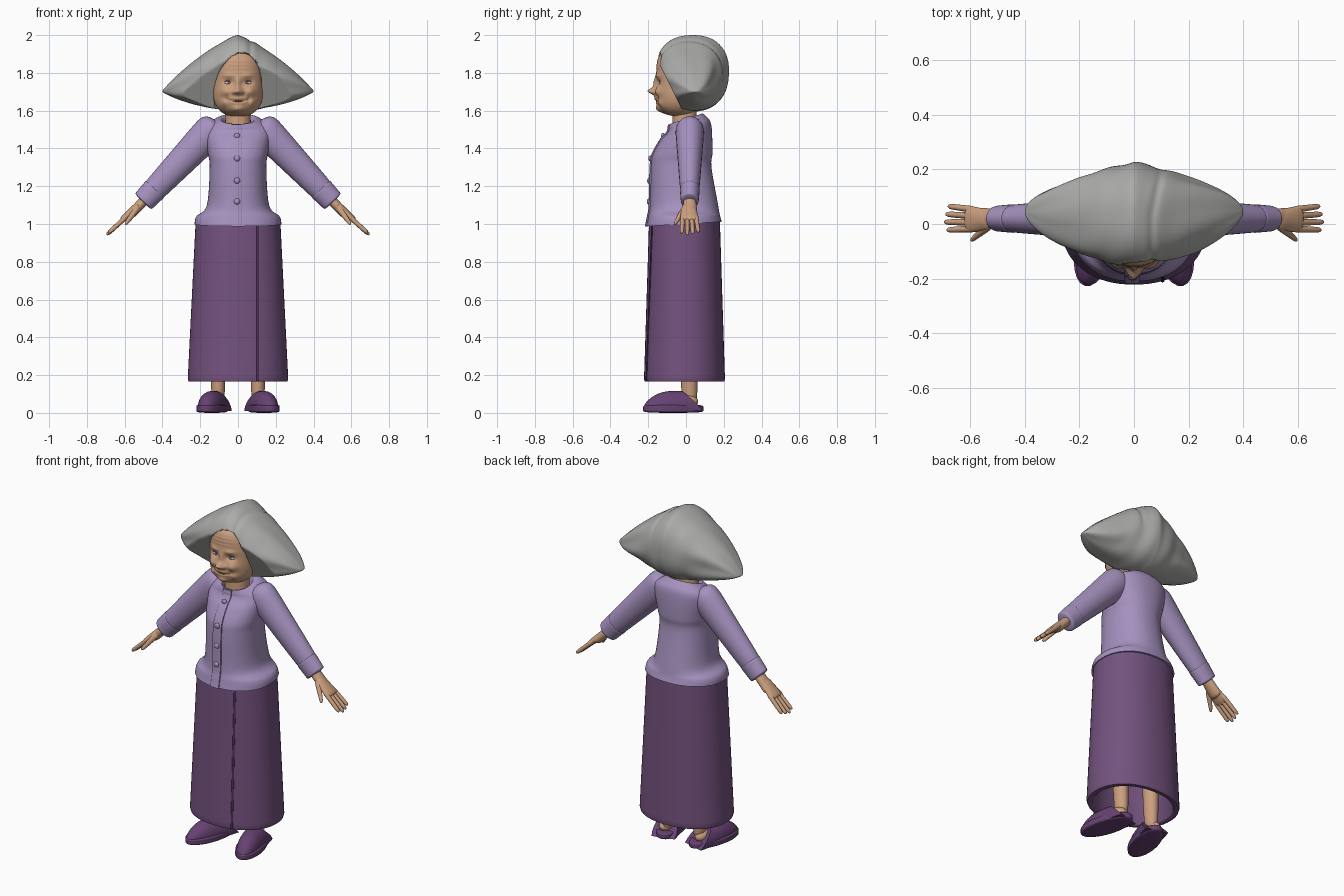
import bpy, bmesh, math
from mathutils import Vector

default_cube = bpy.data.objects.get("Cube")
if default_cube:
    bpy.data.objects.remove(default_cube, do_unlink=True)

X, Y, Z = Vector((1, 0, 0)), Vector((0, 1, 0)), Vector((0, 0, 1))


def material(name, red, green, blue):
    mat = bpy.data.materials.new(name)
    mat.use_nodes = True
    mat.diffuse_color = (red, green, blue, 1)
    shader = mat.node_tree.nodes["Principled BSDF"]
    shader.inputs["Base Color"].default_value = mat.diffuse_color
    shader.inputs["Roughness"].default_value = 0.8
    return mat


SKIN = material("warm skin", .6, .35, .21)
LIP = material("brown lip and eyelid", .36, .17, .1)
HAIR = material("silver hair", .41, .41, .4)
LILAC = material("lilac knit", .38, .285, .52)
PLUM = material("plum cloth", .175, .085, .21)
DARK = material("dark plum seam", .07, .03, .09)
PURPLE = material("slipper purple", .135, .055, .17)
WHITE = material("eye white", .65, .62, .62)
IRIS = material("violet iris", .16, .12, .3)


def steps(count):
    return [i / (count - 1) for i in range(count)]


def clamp(value):
    return min(max(value, 0), 1)


def bell(value, width):
    return math.exp(-(value / width) ** 2)


def resample(keys, count):
    """Smooth curve through a few tuples of numbers."""
    result, last = [], len(keys) - 1
    for step in steps(count):
        k = min(int(step * last), last - 1)
        t = step * last - k
        before, start, end, after = (keys[min(max(k + j, 0), last)] for j in (-1, 0, 1, 2))
        result.append([q + t / 2 * (r - p + t * (2*p - 5*q + 4*r - s + t * (3 * (q - r) + s - p)))
                       for p, q, r, s in zip(before, start, end, after)])
    return result


def ring(center, u, v, width, depth, count=24, power=1):
    points = []
    for i in range(count):
        angle = math.tau * i / count
        c, s = math.cos(angle), math.sin(angle)
        points.append(center + u * math.copysign(abs(c) ** power, c) * width
                      + v * math.copysign(abs(s) ** power, s) * depth)
    return points


def loft(name, rings, mat, mirror=False, sharp=50):
    bm = bmesh.new()
    loops = [[bm.verts.new(point) for point in points] for points in rings]
    count = len(loops[0])
    for low, high in zip(loops, loops[1:]):
        for i in range(count):
            j = (i + 1) % count
            bm.faces.new((low[i], low[j], high[j], high[i]))
    bm.faces.new(loops[0])
    bm.faces.new(loops[-1])
    bmesh.ops.recalc_face_normals(bm, faces=bm.faces)
    mesh = bpy.data.meshes.new(name)
    bm.to_mesh(mesh)
    bm.free()
    mesh.materials.append(mat)
    part = bpy.data.objects.new(name, mesh)
    bpy.context.collection.objects.link(part)
    if mirror:
        part.modifiers.new("Mirror", 'MIRROR').use_mirror_merge = False
    bpy.ops.object.select_all(action='DESELECT')
    part.select_set(True)
    bpy.context.view_layer.objects.active = part
    bpy.ops.object.shade_smooth_by_angle(angle=math.radians(sharp))


def capsule(name, start, end, size, end_size, u, v, mat, blunt=8, mirror=True):
    """Straight tapering limb with rounded ends; a higher blunt value squares the ends."""
    rings = []
    for step in steps(24):
        t = (1 - math.cos(math.pi * step)) / 2
        k = math.sqrt(max(1 - abs(2 * t - 1) ** blunt, .01))
        wide, deep = (a + (b - a) * t for a, b in zip(size, end_size))
        rings.append(ring(start.lerp(end, t), u, v, wide * k, deep * k))
    loft(name, rings, mat, mirror)


def blob(name, center, wide, deep, high, mat, mirror=True):
    center = Vector(center)
    capsule(name, center - Z * high, center + Z * high, (wide, deep), (wide, deep), X, Y, mat, 2, mirror)


# Skirt: a tapering tube with a thick hem, open underneath
def skirt_size(z):
    return .275 - .05 * z, .22 - .032 * z


hem = [(.8, .86), (.17, .86), (.165, .88), (.165, .98), (.18, 1)]
rings = []
for z, scale in hem + [(.2 + .82 * t, 1) for t in steps(20)]:
    wide, deep = skirt_size(z)
    rings.append(ring(Vector((0, -.008, z)), X, Y, wide * scale, deep * scale, 72, .92))
loft("skirt", rings, PLUM)

# Wrap seam down the left of the front
rings = []
for t in steps(12):
    z = .17 + .82 * t
    wide, deep = skirt_size(z)
    y = -.008 - deep * (1 - (.105 / wide) ** 2.17) ** .46
    rings.append(ring(Vector((.105, y, z)), X, Y, .007, .005, 8))
loft("skirt_wrap_seam", rings, DARK)

# Cardigan: height, half width, front and back; hem and neckline slope to the front
knit = [(1, .23, -.21, .19), (1.04, .22, -.2, .18), (1.1, .165, -.19, .17), (1.3, .15, -.185, .135),
        (1.38, .16, -.17, .14), (1.5, .175, -.1, .135), (1.54, .14, -.09, .11),
        (1.555, .09, -.085, .08), (1.5, .07, -.07, .06)]
rings = []
for z, wide, front, back in resample(knit, 80):
    slope = Vector((0, 1, max(0, 1.06 - z, 3 * (z - 1.45))))
    rings.append(ring(Vector((0, (front + back) / 2, z)), X, slope, wide, (back - front) / 2, 72, .9))
loft("cardigan_body", rings, LILAC)

# Button band and buttons follow the front of the cardigan
front_line = [points[54] for points in rings[:66]]
loft("button_band", [ring(p - X * .007, X, Y, .028, .008, 16, .4) for p in front_line], LILAC)
for i in range(4):
    z = 1.465 - .115 * i
    spot = min(front_line, key=lambda p: abs(p.z - z))
    blob(f"button_{i + 1}", spot - Y * .008 - X * .005, .016, .01, .016, LILAC, False)

# Sleeves and hands share one slanted axis
ALONG, ACROSS = Vector((.69, 0, -.724)), Vector((.724, 0, .69))


def arm(along, y=.02, across=0.0):
    return ACROSS * (1.135 + across) + ALONG * along + Y * y


def arm_part(name, start, end, size, end_size, mat, blunt=8):
    capsule(name, arm(*start), arm(*end), size, end_size, ACROSS, Y, mat, blunt)


arm_part("sleeve", (-1.04,), (-.48,), (.092, .08), (.06, .047), LILAC, 12)
arm_part("cuff", (-.56,), (-.46,), (.066, .053), (.06, .047), LILAC, 20)
arm_part("wrist", (-.5,), (-.36,), (.028, .03), (.024, .042), SKIN)
arm_part("palm", (-.44, .015), (-.31, .018, .014), (.026, .035), (.016, .052), SKIN)
for i, finger in enumerate(("index", "middle", "ring", "little")):
    tip = -.2 - .013 * abs(i - 1.2)
    arm_part(finger + "_finger", (-.36, .023 * i - .017, .008), (tip, .029 * i - .022, .018),
             (.013, .013), (.011, .01), SKIN)
arm_part("thumb", (-.43, 0, 0), (-.31, -.06, -.015), (.018, .02), (.01, .009), SKIN)

# Legs, insteps and toed-out slippers
capsule("leg", Vector((.105, .02, .04)), Vector((.11, 0, .75)), (.033, .04), (.06, .06), X, Y, SKIN, 20)
blob("instep", (.118, -.01, .06), .042, .075, .04, SKIN)
TOE, SIDE, HEEL = Vector((.26, -.966, 0)), Vector((.966, .26, 0)), Vector((.095, .09, 0))
middle, oval = HEEL + TOE * .163, (.165, .074)
capsule("slipper_sole", middle, middle + Z * .045, oval, oval, TOE, SIDE, PURPLE)
rings = []
for t in steps(24):
    dome = math.sqrt(max(1 - t ** 3, .01))
    points = ring(HEEL + TOE * (.12 + .205 * t) + Z * .03, SIDE, Z, .07 * dome, .087 * dome ** 1.3)
    for p in points:
        p.z = max(p.z, .01)
        p -= TOE * (1 - t) * (.115 - p.z)
    rings.append(points)
loft("slipper_upper", rings, PURPLE, True)

# Neck
capsule("neck", Vector((0, -.005, 1.42)), Vector((0, -.01, 1.68)), (.075, .07), (.06, .06),
        X, Y, SKIN, 20, False)

# Head: a squared egg with soft bumps for features (x, z, width, height, amount)
features = {
    "nose tip": (0, 1.703, .02, .018, .043), "nose bridge": (0, 1.745, .014, .035, .016),
    "nostril": (.022, 1.697, .011, .011, .016), "cheek": (.066, 1.7, .028, .024, .018),
    "eye socket": (.05, 1.75, .026, .014, -.014), "brow": (.05, 1.786, .032, .011, .008),
    "muzzle": (0, 1.66, .045, .022, .012), "chin": (0, 1.605, .03, .02, .018),
    "jowl": (.075, 1.64, .016, .02, .01), "smile fold": (.058, 1.665, .007, .02, -.008)}
rings = []
for t in steps(90):
    u = -.99 * math.cos(math.pi * t)
    z = 1.75 + .185 * u
    round_off, blunt_off = (math.sqrt(1 - abs(u) ** power) for power in (3.5, 6))
    front, back = -.157 * blunt_off, (.1 + .04 * u) * round_off
    points = ring(Vector((0, (front + back) / 2, z)), X, Y, .134 * round_off, (back - front) / 2, 128, .92)
    for p in points:
        push = sum(amount * bell(abs(p.x) - x, wide) * bell(z - height, tall)
                   for x, height, wide, tall, amount in features.values())
        crease = .012 * bell(z - 1.65 - 2.5 * p.x ** 2, .006) * bell(p.x, .05)
        wrinkle = .0018 * math.sin(z * 330) * bell(z - 1.84, .03) * bell(p.x, .06)
        p.y -= clamp(-20 * (p.y + .03)) * (push - crease - wrinkle)
    rings.append(points)
loft("head", rings, SKIN, sharp=80)
blob("ear", (.134, -.012, 1.7), .014, .026, .045, SKIN)
blob("eyeball", (.05, -.128, 1.747), .025, .014, .01, WHITE)
blob("iris", (.048, -.139, 1.747), .009, .005, .008, IRIS)


def arc(name, center, half, lift, bend, thick, mirror):
    rings = []
    for step in steps(15):
        t = 2 * step - 1
        spot = Vector(center) + X * half * t + (Y * bend + Z * lift) * t * t
        radius = thick * math.sqrt(1.05 - t * t)
        rings.append(ring(spot, Y, Z, radius, radius, 8))
    loft(name, rings, LIP, mirror)


arc("upper_eyelid", (.05, -.139, 1.759), .028, -.011, .014, .0035, True)
arc("mouth_line", (0, -.155, 1.65), .055, .008, .024, .004, False)

# Hair: a crown sweeping out to a blunt wing at each side
rings = []
for step in steps(160):
    x = .4 * math.sin(math.pi * .49 * (2 * step - 1))
    s = abs(x) / .4
    tip = math.sqrt(1 - s ** 12)
    low, high = 1.595 + .09 * s ** 1.5, 2 - .28 * s ** 1.3
    front, back = .16 * s ** 1.6 - .166, .227 - .13 * s ** 1.2
    center = Vector((x, (front + back) / 2, (low + high) / 2))
    points = ring(center, Y, Z, tip * (back - front) / 2, tip * (high - low) / 2, 110, .85)
    wing = clamp(8 * abs(x) - .8)
    for p in points:
        d = p - center
        angle = math.atan2(d.z, d.y)
        # Combed waves and a side parting
        wave = .05 * wing * math.sin(6 * angle + 9 * x + 1) + .018 * (1 - wing) * math.sin(50 * x + 2 * angle)
        parting = .07 * bell(x - .065 - .2 * max(d.y, 0), .014) * max(math.sin(angle), 0)
        p.y += d.y * (wave - parting)
        p.z += d.z * (wave * .4 - parting * .5)
        # The hairline slants back to the ears and opens round the face
        p.y = max(p.y, max(0, 1.9 - p.z) / 2 - .168)
        inside = (x / .122) ** 2 + ((p.z - 1.69 - .3 * x) / .205) ** 2
        opening = clamp(5 * (1.08 - inside))
        p.y += max(.01 - p.y, 0) * opening ** 2 * (3 - 2 * opening)
    rings.append(points)
loft("hair", rings, HAIR, sharp=80)
